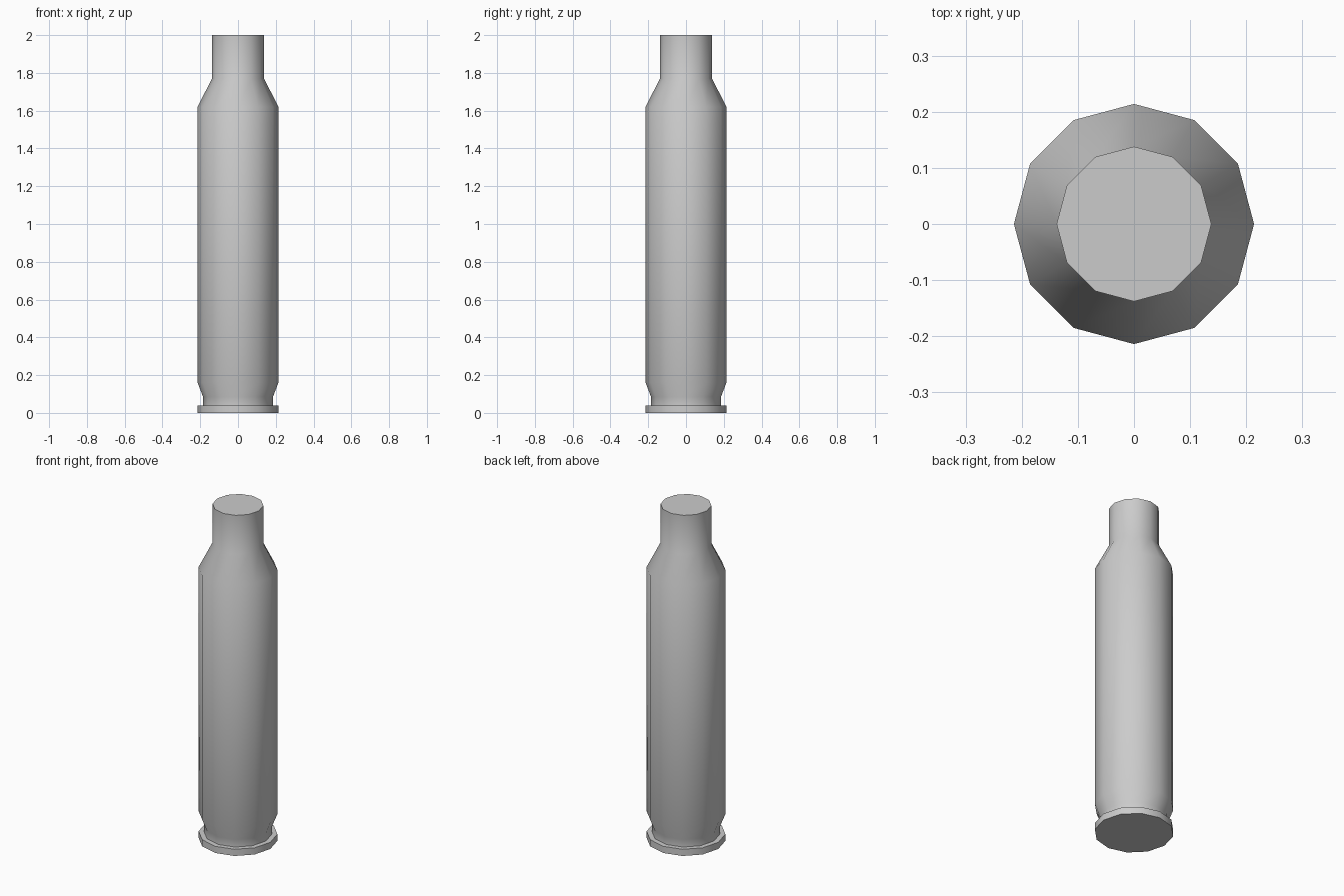
import bpy
import bmesh
from math import cos, sin, tau, radians

cube = bpy.data.objects.get("Cube")
if cube:
    bpy.data.objects.remove(cube, do_unlink=True)

SIDES = 12
BODY, GROOVE, NECK = 0.214, 0.185, 0.138

# Grey metal
metal = bpy.data.materials.new("grey_metal")
metal.use_nodes = True
colour = (0.6, 0.6, 0.6, 1)
metal.diffuse_color = colour
metal.node_tree.nodes["Principled BSDF"].inputs["Base Color"].default_value = colour


def lathe(name, profile):
    """Closed solid of revolution from (radius, height) points."""
    bm = bmesh.new()
    rings = [[bm.verts.new((r * cos(tau * i / SIDES), r * sin(tau * i / SIDES), z))
              for i in range(SIDES)] for r, z in profile]
    for low, high in zip(rings, rings[1:]):
        for i in range(SIDES):
            j = (i + 1) % SIDES
            bm.faces.new((low[i], low[j], high[j], high[i]))
    bm.faces.new(rings[0][::-1])
    bm.faces.new(rings[-1])
    mesh = bpy.data.meshes.new(name)
    bm.to_mesh(mesh)
    bm.free()
    mesh.materials.append(metal)
    obj = bpy.data.objects.new(name, mesh)
    bpy.context.collection.objects.link(obj)
    bpy.ops.object.select_all(action="DESELECT")
    obj.select_set(True)
    bpy.context.view_layer.objects.active = obj
    bpy.ops.object.shade_smooth_by_angle(angle=radians(40))
    return obj


# Base rim, extractor groove, straight body, shoulder and capped neck
lathe("cartridge_case", [
    (BODY, 0), (BODY, 0.04),
    (GROOVE, 0.04), (GROOVE, 0.085),
    (BODY, 0.16), (BODY, 1.62),
    (NECK, 1.77), (NECK, 2),
])
